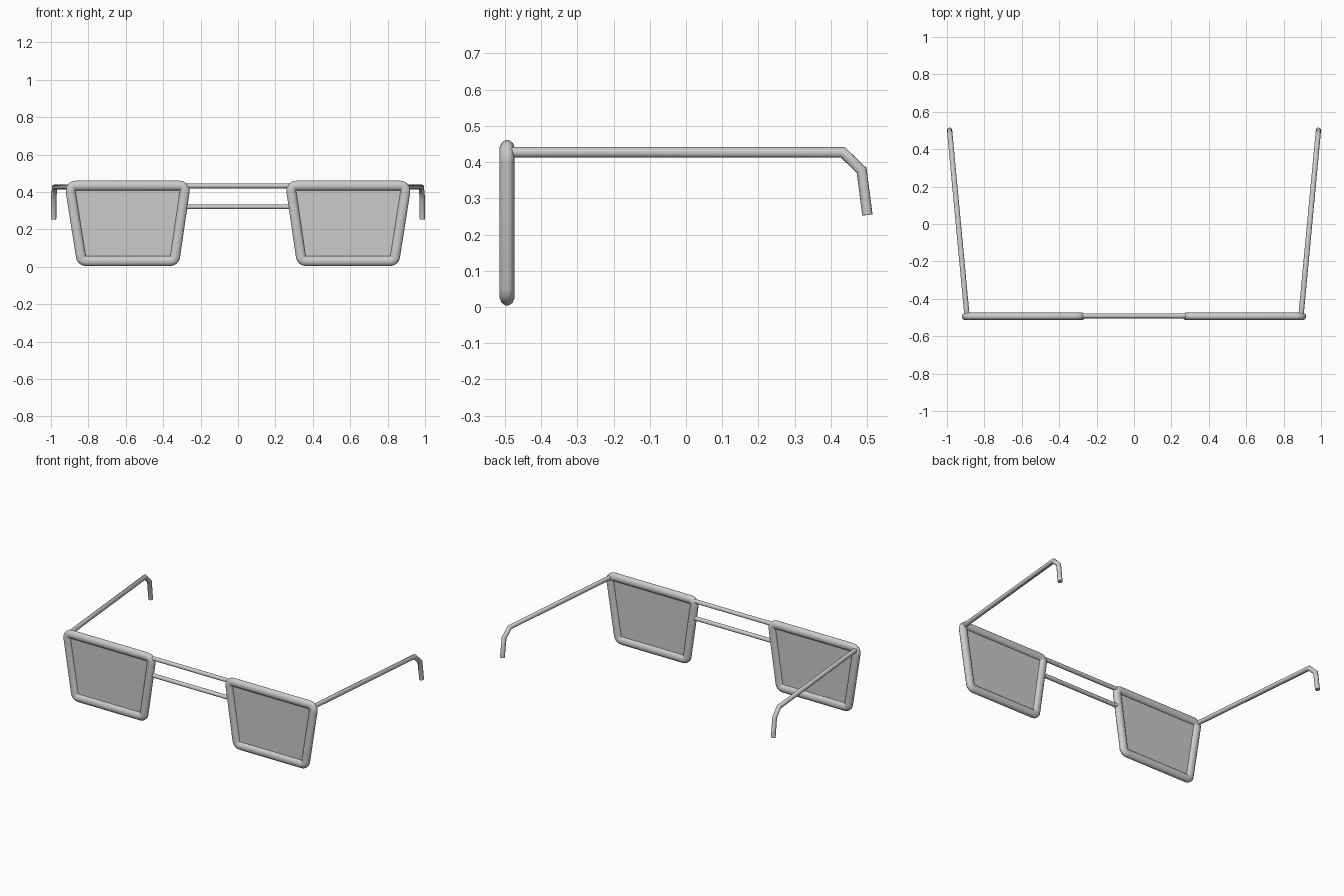
import bpy, bmesh, math
from mathutils import Vector

if "Cube" in bpy.data.objects:
    bpy.data.objects.remove(bpy.data.objects["Cube"])

FRONT_Y = -0.494
# inner outline of the right-hand rim, counter-clockwise in x/z
OUTLINE = [Vector(p) for p in ((0.363, 0.058), (0.813, 0.058), (0.868, 0.407), (0.312, 0.407))]


def finish(name, bm, angle=50):
    bmesh.ops.recalc_face_normals(bm, faces=bm.faces)
    me = bpy.data.meshes.new(name)
    bm.to_mesh(me)
    bm.free()
    ob = bpy.data.objects.new(name, me)
    bpy.context.collection.objects.link(ob)
    bpy.ops.object.select_all(action='DESELECT')
    ob.select_set(True)
    bpy.context.view_layer.objects.active = ob
    bpy.ops.object.shade_smooth_by_angle(angle=math.radians(angle))
    return ob


def skin(name, rings, closed):
    bm = bmesh.new()
    loops = [[bm.verts.new(p) for p in ring] for ring in rings]
    n = len(loops[0])
    for i in range(len(loops) if closed else len(loops) - 1):
        a, b = loops[i], loops[(i + 1) % len(loops)]
        for k in range(n):
            bm.faces.new((a[k], a[(k + 1) % n], b[(k + 1) % n], b[k]))
    if not closed:
        bm.faces.new(loops[0])
        bm.faces.new(loops[-1])
    return finish(name, bm)


def rod(name, path, radius, sides=12):
    # round tube with mitred bends
    pts = [Vector(p) for p in path]
    rings = []
    d = (pts[1] - pts[0]).normalized()
    side = d.cross(Vector((0, 0, 1))).normalized()
    up = side.cross(d)
    ring = [pts[0] + radius * (math.cos(t) * side + math.sin(t) * up)
            for t in (2 * math.pi * (k + 0.5) / sides for k in range(sides))]
    rings.append(ring)
    for i in range(1, len(pts)):
        d = (pts[i] - pts[i - 1]).normalized()
        nrm = d
        if i < len(pts) - 1:
            nrm = (d + (pts[i + 1] - pts[i]).normalized()).normalized()
        ring = [p + d * ((pts[i] - p).dot(nrm) / d.dot(nrm)) for p in ring]
        rings.append(ring)
    return skin(name, rings, False)


def rim(name, s):
    # rounded tube following the lens outline
    n = len(OUTLINE)
    angles = []
    for i in range(n):
        e = OUTLINE[(i + 1) % n] - OUTLINE[i]
        angles.append(math.atan2(-e.x, e.y))
    rings = []
    for i, c in enumerate(OUTLINE):
        a0 = angles[i - 1]
        turn = (angles[i] - a0) % (2 * math.pi)
        for k in range(6):
            a = a0 + turn * k / 5
            ring = []
            for j in range(12):
                t = 2 * math.pi * (j + 0.5) / 12
                off = 0.0275 + 0.027 * math.cos(t)
                ring.append((s * (c.x + off * math.cos(a)),
                             FRONT_Y + 0.0212 * math.sin(t),
                             c.y + off * math.sin(a)))
            rings.append(ring)
    return skin(name, rings, True)


def lens(name, s):
    # thin pane whose edge is buried in the rim
    mid = sum(OUTLINE, Vector((0, 0))) / len(OUTLINE)
    edge = [mid + (p - mid) * 1.05 for p in OUTLINE]
    rings = [[(s * p.x, FRONT_Y + dy, p.y) for p in edge] for dy in (-0.004, 0.004)]
    return skin(name, rings, False)


def temple_point(s, y, z):
    return (s * (0.939 + 0.094 * y), y, z)


for label, s in (("right", 1), ("left", -1)):
    rim("rim_" + label, s)
    lens("lens_" + label, s)
    # side arm with hooked ear end
    rod("temple_arm_" + label,
        [temple_point(s, y, z) for y, z in
         ((-0.49, 0.427), (0.433, 0.427), (0.485, 0.377), (0.501, 0.254))], 0.0145)

# twin bridge bars
for label, z in (("upper", 0.433), ("lower", 0.321)):
    x = 0.285 if label == "upper" else 0.30
    rod("bridge_bar_" + label, [(-x, FRONT_Y + 0.003, z), (x, FRONT_Y + 0.003, z)], 0.0135)
